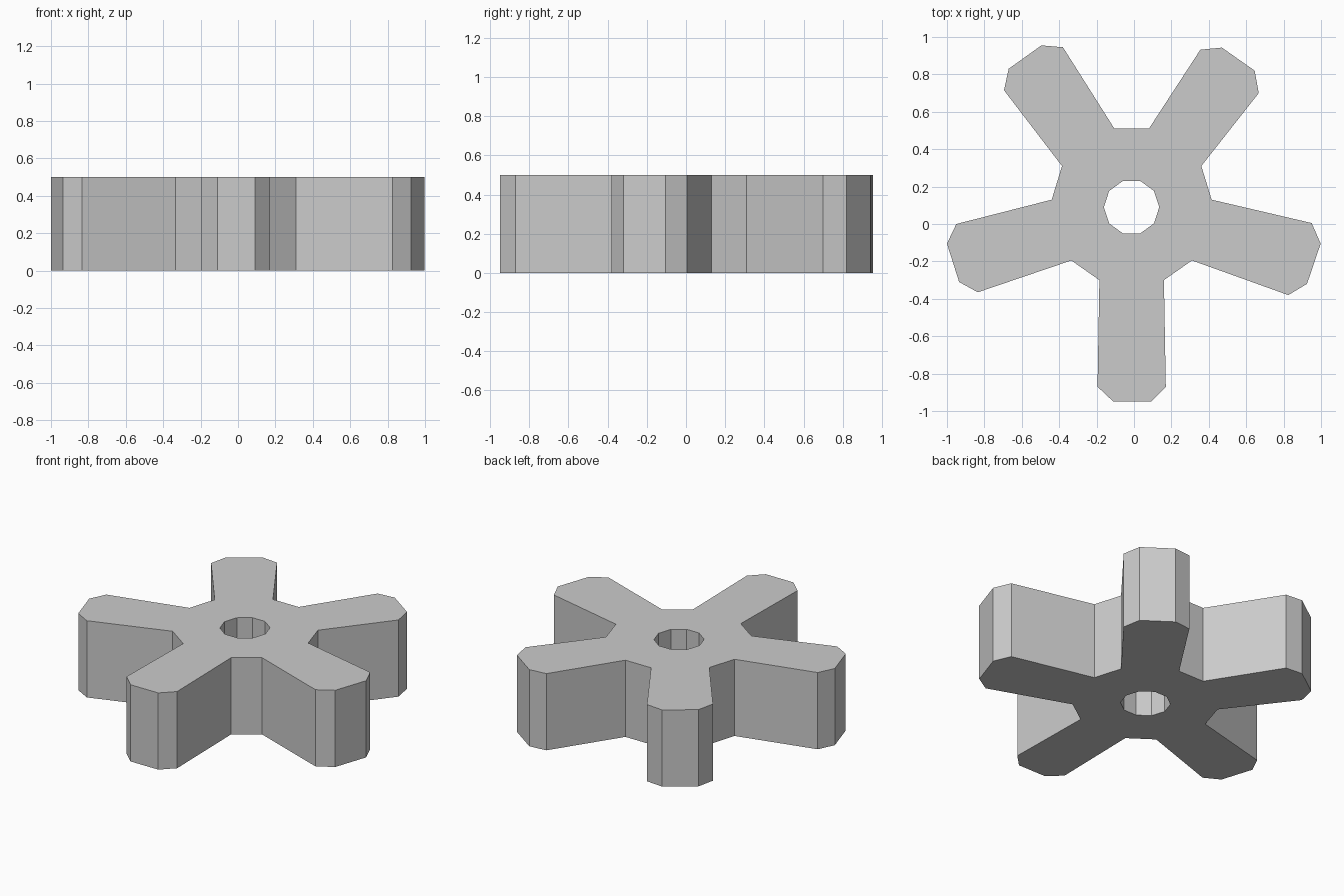
import bpy, bmesh
from math import cos, sin, tau

if "Cube" in bpy.data.objects:
    bpy.data.objects.remove(bpy.data.objects["Cube"])

HEIGHT = 0.5
HUB = (-0.013, 0.09)
BORE_RADIUS = 0.148

# Hand-cut outline: each arm has four chamfered tip points and two root points
outline = [
    # front arm
    (-0.185, -0.30), (-0.195, -0.87), (-0.11, -0.95), (0.09, -0.95), (0.17, -0.87), (0.16, -0.30),
    # right arm
    (0.31, -0.195), (0.825, -0.38), (0.925, -0.32), (0.998, -0.105), (0.95, 0.005), (0.415, 0.13),
    # back right arm
    (0.36, 0.31), (0.667, 0.70), (0.645, 0.82), (0.47, 0.943), (0.355, 0.932), (0.08, 0.51),
    # back left arm
    (-0.105, 0.51), (-0.38, 0.945), (-0.495, 0.955), (-0.67, 0.83), (-0.695, 0.715), (-0.385, 0.31),
    # left arm
    (-0.44, 0.13), (-0.95, 0.0), (-1.0, -0.105), (-0.935, -0.31), (-0.835, -0.365), (-0.335, -0.195),
]

# Ten-sided centre bore
bore = [(HUB[0] + BORE_RADIUS * cos(tau * i / 10),
         HUB[1] + BORE_RADIUS * sin(tau * i / 10)) for i in range(10)]


def add_loop(bm, points):
    verts = [bm.verts.new((x, y, 0)) for x, y in points]
    return [bm.edges.new((verts[i - 1], verts[i])) for i in range(len(verts))]


# Fill between outline and bore, then extrude upward
bm = bmesh.new()
edges = add_loop(bm, outline) + add_loop(bm, bore)
bmesh.ops.triangle_fill(bm, edges=edges, use_beauty=True)
result = bmesh.ops.extrude_face_region(bm, geom=bm.faces[:], use_keep_orig=True)
top = [g for g in result["geom"] if isinstance(g, bmesh.types.BMVert)]
bmesh.ops.translate(bm, verts=top, vec=(0, 0, HEIGHT))
bmesh.ops.recalc_face_normals(bm, faces=bm.faces[:])

mesh = bpy.data.meshes.new("five_arm_wheel")
bm.to_mesh(mesh)
bm.free()
wheel = bpy.data.objects.new("five_arm_wheel", mesh)
bpy.context.collection.objects.link(wheel)
